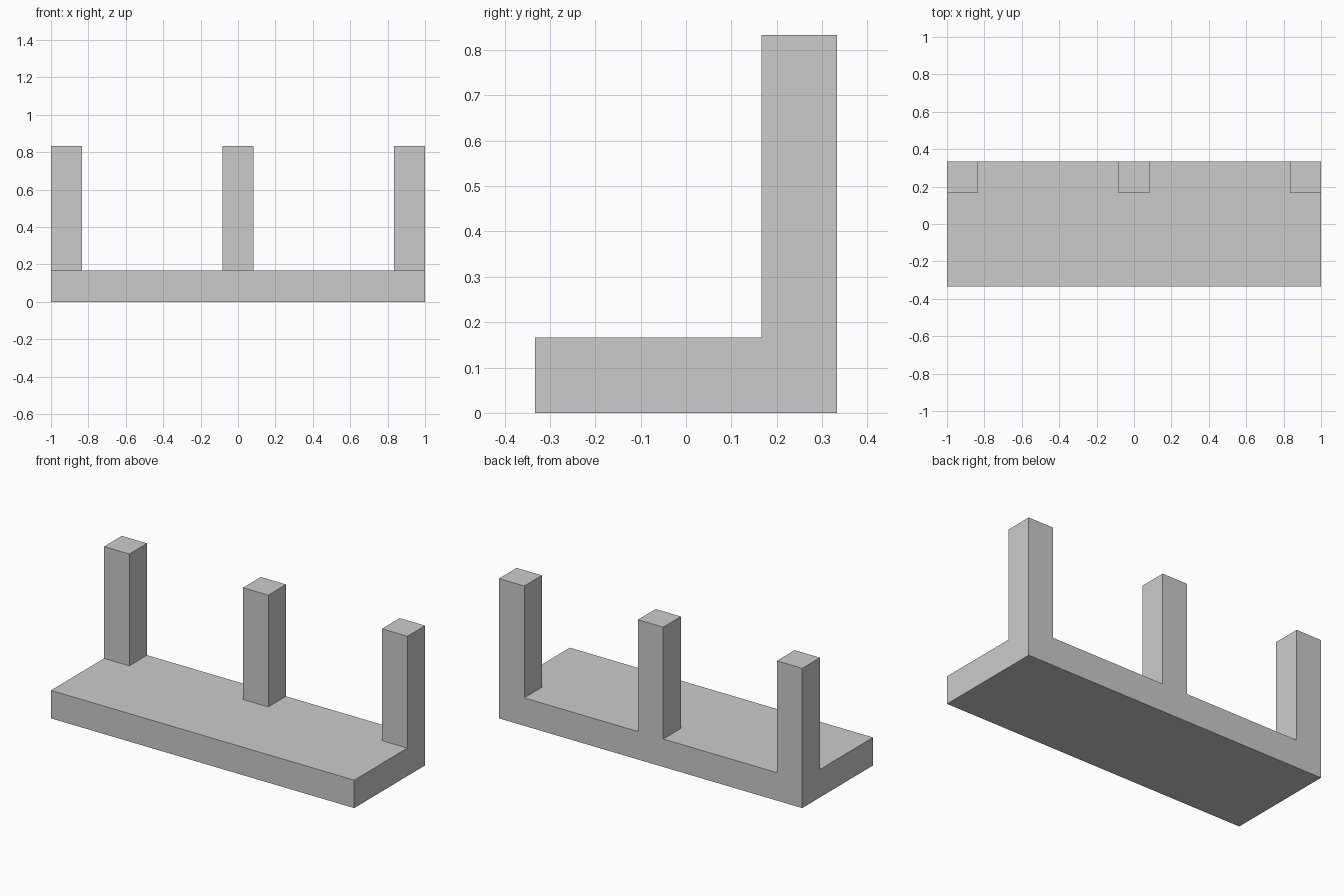
import bpy
import bmesh
from mathutils import Matrix, Vector

if "Cube" in bpy.data.objects:
    bpy.data.objects.remove(bpy.data.objects["Cube"])

T = 1 / 6          # plate thickness and post width
DEPTH = 4 * T      # plate depth
POST_H = 4 * T     # post height above the plate

bm = bmesh.new()

# Base plate
bmesh.ops.create_cube(bm, size=1, matrix=Matrix.Translation((0, 0, T / 2))
                      @ Matrix.Diagonal((2, DEPTH, T, 1)))


def cut(co, normal):
    bmesh.ops.bisect_plane(bm, geom=bm.verts[:] + bm.edges[:] + bm.faces[:],
                           dist=1e-5, plane_co=co, plane_no=normal)


# Outline the square footprints of the posts along the back edge
for x in (-1 + T, -T / 2, T / 2, 1 - T):
    cut((x, 0, 0), (1, 0, 0))
cut((0, DEPTH / 2 - T, 0), (0, 1, 0))

# Raise the left, middle and right posts
bm.normal_update()
feet = []
for f in bm.faces:
    c = f.calc_center_median()
    at_post = abs(c.x) < 0.01 or abs(c.x) > 1 - T
    if f.normal.z > 0.9 and c.y > DEPTH / 2 - T and at_post:
        feet.append(f)
result = bmesh.ops.extrude_face_region(bm, geom=feet)
verts = [g for g in result["geom"] if isinstance(g, bmesh.types.BMVert)]
bmesh.ops.translate(bm, verts=verts, vec=Vector((0, 0, POST_H)))

# Merge flat faces so the plate and posts form one clean solid
bmesh.ops.dissolve_limit(bm, angle_limit=0.01, verts=bm.verts[:], edges=bm.edges[:])
bmesh.ops.recalc_face_normals(bm, faces=bm.faces[:])

mesh = bpy.data.meshes.new("plate_with_posts")
bm.to_mesh(mesh)
bm.free()
bpy.context.collection.objects.link(bpy.data.objects.new("plate_with_posts", mesh))
